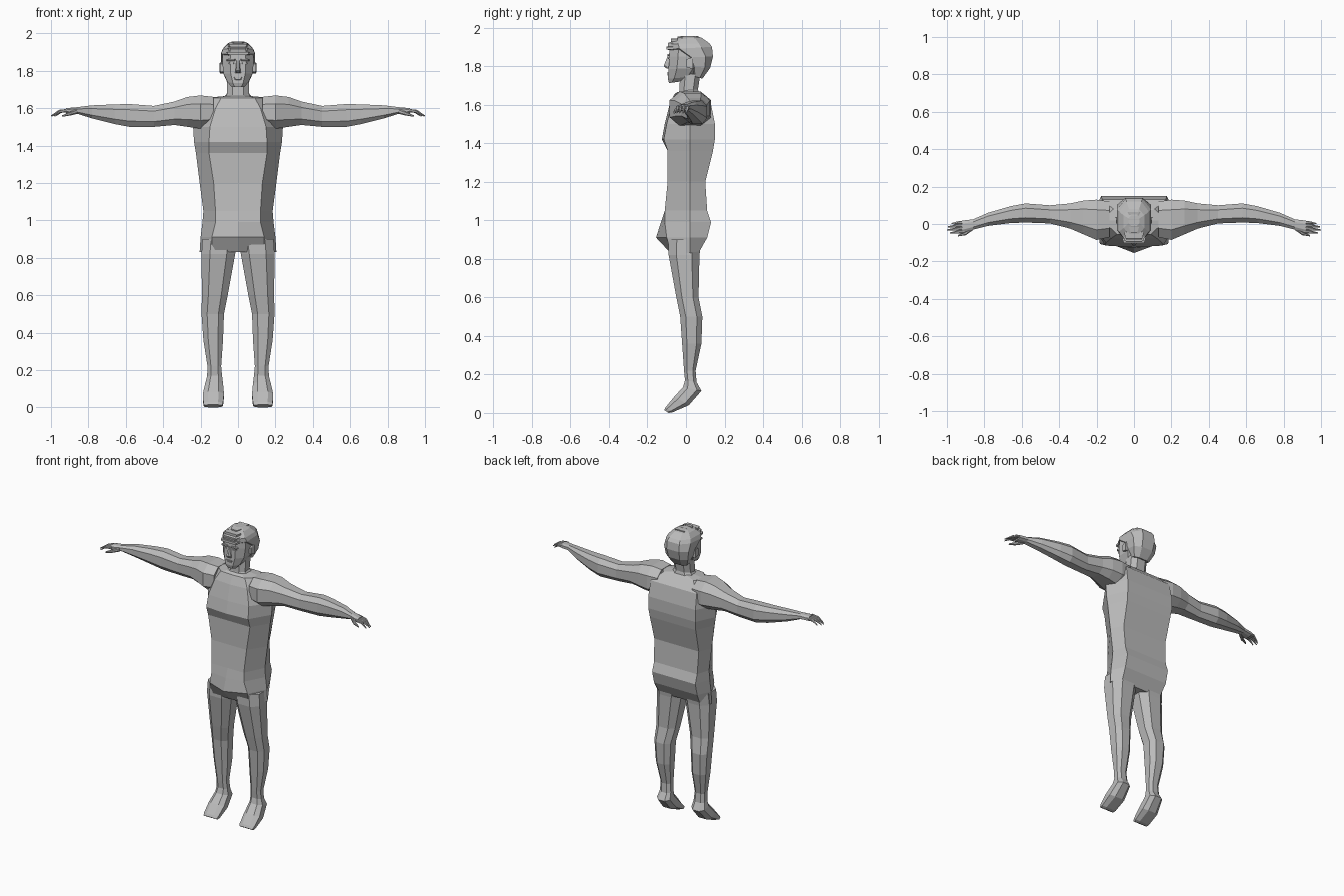
import bpy
import bmesh
from mathutils import Vector

default_cube = bpy.data.objects.get("Cube")
if default_cube:
    bpy.data.objects.remove(default_cube, do_unlink=True)

# One plain clay colour for the whole figure
clay = bpy.data.materials.new("clay_grey")
clay.use_nodes = True
clay_colour = (0.5, 0.5, 0.5, 1)
clay.diffuse_color = clay_colour
clay.node_tree.nodes["Principled BSDF"].inputs["Base Color"].default_value = clay_colour


def loft(name, rings):
    """Skin a row of equal point rings and close both ends."""
    bm = bmesh.new()
    loops = [[bm.verts.new(point) for point in ring] for ring in rings]
    count = len(loops[0])
    for lower, upper in zip(loops, loops[1:]):
        for i in range(count):
            j = (i + 1) % count
            bm.faces.new((lower[i], lower[j], upper[j], upper[i]))
    bm.faces.new(loops[0])
    bm.faces.new(loops[-1])
    bmesh.ops.recalc_face_normals(bm, faces=bm.faces)
    mesh = bpy.data.meshes.new(name)
    bm.to_mesh(mesh)
    bm.free()
    mesh.materials.append(clay)
    obj = bpy.data.objects.new(name, mesh)
    bpy.context.collection.objects.link(obj)
    return obj


def octagon(centre, u, v, flat=0.5):
    """Eight sided ring around a centre, spanned by two half axes."""
    centre, u, v = Vector(centre), Vector(u), Vector(v)
    corners = [(1, -flat), (1, flat), (flat, 1), (-flat, 1),
               (-1, flat), (-1, -flat), (-flat, -1), (flat, -1)]
    return [centre + u * a + v * b for a, b in corners]


def slanted(inner, outer, front_y, front_z, back_y, back_z, flat=0.5):
    """Ring between two x limits, tilted from a front to a back point."""
    front, back = Vector((0, front_y, front_z)), Vector((0, back_y, back_z))
    middle = (front + back) / 2 + Vector(((inner + outer) / 2, 0, 0))
    return octagon(middle, ((outer - inner) / 2, 0, 0), (back - front) / 2, flat)


def upright(x, front, back, low, high):
    """Ring across a limb that runs along x."""
    middle = (x, (front + back) / 2, (low + high) / 2)
    return octagon(middle, (0, (back - front) / 2, 0), (0, 0, (high - low) / 2))


def tube(name, path, radii):
    """Thin tapering limb that runs along x."""
    loft(name, [octagon(p, (0, r, 0), (0, 0, r)) for p, r in zip(path, radii)])


def block(name, centre, size, taper=0.7):
    """Small raised block whose front end is tapered."""
    x, y, z = centre
    wide, deep, tall = (s / 2 for s in size)
    loft(name, [octagon((x, y + deep, z), (wide, 0, 0), (0, 0, tall), 0.8),
                octagon((x, y - deep, z), (wide * taper, 0, 0), (0, 0, tall * taper), 0.8)])


# Torso: height, front centre, front corner, front half width,
# half width, back half width, back
torso_rows = [
    (.83, -.08, -.08, .14, .205, .15, .065),
    (.91, -.155, -.1, .14, .2, .16, .11),
    (.99, -.13, -.11, .12, .19, .16, .13),
    (1.05, -.11, -.11, .12, .185, .16, .11),
    (1.2, -.095, -.095, .13, .205, .165, .1),
    (1.36, -.095, -.095, .155, .225, .17, .14),
    (1.42, -.125, -.115, .155, .235, .175, .15),
    (1.5, -.11, -.1, .15, .24, .175, .15),
    (1.6, -.085, -.075, .12, .21, .17, .13),
    (1.655, -.06, -.055, .09, .17, .11, .08),
    (1.665, -.045, -.04, .055, .065, .05, .06),
]
torso_rings = []
for z, centre, corner, front_wide, wide, back_wide, back in torso_rows:
    torso_rings.append([
        (0, centre, z), (front_wide, corner, z), (wide, .02, z), (back_wide, back, z),
        (0, back, z), (-back_wide, back, z), (-wide, .02, z), (-front_wide, corner, z)])
loft("torso", torso_rings)

# Legs with feet: inner x, outer x, front y and z, back y and z
leg_rows = [
    (.005, .19, -.09, .9, .08, .9),
    (.015, .195, -.09, .82, .07, .82),
    (.055, .193, -.05, .6, .065, .6),
    (.075, .195, -.03, .5, .085, .5),
    (.08, .185, -.02, .36, .08, .36),
    (.09, .163, -.01, .22, .05, .22),
    (.085, .165, -.005, .17, .055, .16),
    (.08, .175, -.015, .135, .08, .115),
    (.075, .188, -.06, .085, .015, .04),
    (.08, .185, -.105, .03, -.07, .003),
    (.085, .18, -.113, .015, -.09, 0),
]

# Arms: x, front y, back y, low z, high z
arm_rows = [
    (.13, -.07, .12, 1.5, 1.66),
    (.2, -.085, .13, 1.49, 1.668),
    (.27, -.055, .125, 1.5, 1.66),
    (.34, -.025, .11, 1.51, 1.635),
    (.45, .003, .1, 1.5, 1.612),
    (.58, .008, .11, 1.5, 1.622),
    (.66, .005, .095, 1.515, 1.62),
    (.78, -.01, .06, 1.545, 1.615),
    (.86, -.03, .025, 1.57, 1.605),
    (.92, -.048, .018, 1.57, 1.6),
]

finger_roots = {"index": -.04, "middle": -.024, "ring": -.007, "little": .01}
finger_lengths = {"index": .07, "middle": .085, "ring": .08, "little": .06}

for label, side in (("left", 1), ("right", -1)):
    mirror = Vector((side, 1, 1))
    flip = lambda ring: [Vector(p) * mirror for p in ring]
    loft(label + "_leg", [flip(slanted(*row)) for row in leg_rows])
    loft(label + "_arm", [flip(upright(*row)) for row in arm_rows])
    for finger, y in finger_roots.items():
        reach = finger_lengths[finger]
        path = [(side * .905, y, 1.588), (side * (.915 + reach / 2), y - .004, 1.583),
                (side * (.915 + reach), y - .008, 1.558)]
        tube(f"{label}_{finger}_finger", path, (.009, .008, .003))
    thumb = [(side * .86, -.018, 1.583), (side * .9, -.05, 1.57), (side * .94, -.062, 1.558)]
    tube(label + "_thumb", thumb, (.014, .01, .004))
    # Ear, brow and eye of this side
    block(label + "_ear", (side * .088, .02, 1.815), (.02, .035, .06))
    block(label + "_brow", (side * .036, -.09, 1.858), (.05, .014, .012))
    block(label + "_eye", (side * .036, -.089, 1.84), (.032, .008, .01))

# Neck, face and hair: half width, front y and z, back y and z
neck_rows = [(.085, -.05, 1.63, .07, 1.65), (.06, -.035, 1.67, .062, 1.68),
             (.06, -.03, 1.76, .075, 1.76)]
face_rows = [
    (.035, -.088, 1.712, -.03, 1.72),
    (.055, -.094, 1.735, .04, 1.745),
    (.078, -.09, 1.785, .08, 1.79),
    (.084, -.088, 1.85, .1, 1.85),
    (.08, -.085, 1.9, .1, 1.9),
    (.055, -.06, 1.935, .07, 1.935),
]
hair_rows = [
    (.058, .035, 1.75, .085, 1.735),
    (.082, .015, 1.8, .125, 1.79),
    (.091, -.01, 1.845, .14, 1.85),
    (.09, -.09, 1.888, .135, 1.9),
    (.08, -.095, 1.915, .12, 1.92),
    (.055, -.055, 1.942, .08, 1.948),
    (.03, -.01, 1.957, .045, 1.956),
]
for name, rows in (("neck", neck_rows), ("face", face_rows), ("hair", hair_rows)):
    loft(name, [slanted(-wide, wide, *rest) for wide, *rest in rows])

# Layered fringe and crown tufts
for step in range(3):
    block(f"fringe_{step}", (0, -.085 + step * .012, 1.893 + step * .021),
          (.13 - step * .012, .035, .018), 0.85)
for step in range(3):
    block(f"crown_tuft_{step}", (0, -.03 + step * .04, 1.947), (.07, .03, .02), 0.6)

# Nose and mouth
loft("nose", [slanted(-.008, .008, -.094, 1.855, -.07, 1.855),
              slanted(-.013, .013, -.116, 1.8, -.07, 1.8),
              slanted(-.016, .016, -.1, 1.787, -.07, 1.787)])
block("upper_lip", (0, -.092, 1.764), (.05, .012, .008))
block("lower_lip", (0, -.092, 1.755), (.042, .01, .008))
